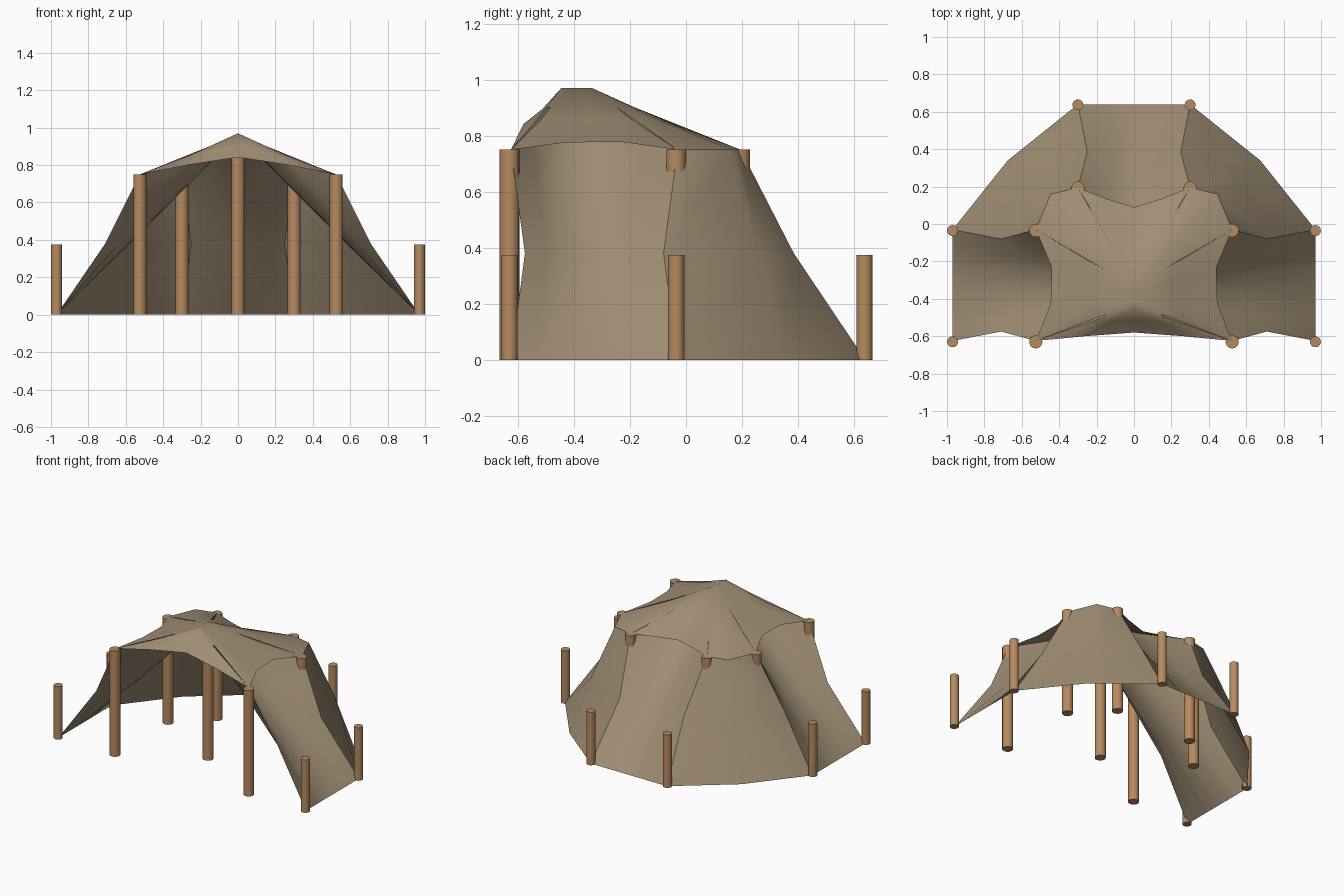
import bpy, bmesh
from mathutils import Vector as V

if "Cube" in bpy.data.objects:
    bpy.data.objects.remove(bpy.data.objects["Cube"])


def material(name, rgb):
    m = bpy.data.materials.new(name)
    m.diffuse_color = (*rgb, 1)
    m.use_nodes = True
    m.node_tree.nodes["Principled BSDF"].inputs["Base Color"].default_value = m.diffuse_color
    return m


CLOTH = material("tan canvas", (0.355, 0.27, 0.175))
WOOD = material("warm wood", (0.47, 0.255, 0.118))


def finish(name, bm, mat, angle=0.6):
    me = bpy.data.meshes.new(name)
    bm.to_mesh(me)
    bm.free()
    me.materials.append(mat)
    ob = bpy.data.objects.new(name, me)
    bpy.context.collection.objects.link(ob)
    bpy.ops.object.select_all(action='DESELECT')
    ob.select_set(True)
    bpy.context.view_layer.objects.active = ob
    bpy.ops.object.shade_smooth_by_angle(angle=angle)


def pole(name, x, y, r, h):
    bm = bmesh.new()
    bmesh.ops.create_cone(bm, cap_ends=True, segments=24, radius1=r, radius2=r, depth=h)
    bmesh.ops.translate(bm, verts=bm.verts, vec=(x, y, h / 2))
    finish(name, bm, WOOD)


# Cross profiles of the cloth: (position between seams, share of the sag)
FLAT = [(0, 0), (0.17, 0.56), (0.34, 0.96), (0.5, 1), (0.66, 0.96), (0.83, 0.56), (1, 0)]
TRAY = [(0, 0), (0.335, 0.93), (0.665, 1), (1, 0)]
VEE = [(0, 0), (0.25, 0.56), (0.5, 1), (0.75, 0.56), (1, 0)]
FOLD = [(0, 0), (0.5, 1), (1, 0)]


def sheet(bm, left, middle, right, profile, sign=1):
    """Stretched cloth through three columns of points."""
    rows = []
    for a, m, b in zip(left, middle, right):
        a, m, b = V(a), V(m), V(b)
        pts = [a.lerp(b, t) + (m - (a + b) / 2) * w for t, w in profile]
        rows.append([bm.verts.new((p.x * sign, p.y, p.z)) for p in pts])
    for r0, r1 in zip(rows, rows[1:]):
        for i in range(len(profile) - 1):
            bm.faces.new((r0[i], r0[i + 1], r1[i + 1], r1[i]))


def finish_cloth(name, bm, angle):
    bmesh.ops.remove_doubles(bm, verts=bm.verts, dist=1e-4)
    bmesh.ops.dissolve_degenerate(bm, edges=bm.edges, dist=1e-5)
    bmesh.ops.recalc_face_normals(bm, faces=bm.faces)
    if sum(f.normal.z * f.calc_area() for f in bm.faces) < 0:
        bmesh.ops.reverse_faces(bm, faces=bm.faces)
    finish(name, bm, CLOTH, angle)


def wall(name, left, middle, right, profile, sign=1):
    bm = bmesh.new()
    sheet(bm, left, middle, right, profile, sign)
    finish_cloth(name, bm, 1.0)


def flip(col):
    return [(-p[0], p[1], p[2]) for p in col]


# Seam columns: ground, knee, pole top
A = [(0.97, -0.625, 0), (0.71, -0.575, 0.38), (0.525, -0.625, 0.75)]
B = [(0.97, -0.03, 0), (0.71, -0.08, 0.38), (0.525, -0.03, 0.75)]
C = [(0.30, 0.64, 0), (0.25, 0.385, 0.38), (0.30, 0.195, 0.75)]
CORNER = [(0.675, 0.34, 0), (0.57, 0.26, 0.38), (0.445, 0.16, 0.75)]
FRONT_PEAK, BACK_PEAK = (0, -0.445, 0.97), (0, -0.335, 0.97)
F_IN, B_IN = (0, -0.445, 0.962), (0, -0.335, 0.962)

# Poles
pole("centre_pole", 0, -0.335, 0.035, 0.94)
for s, side in ((1, "right"), (-1, "left")):
    for i, (x, y) in enumerate(((0.525, -0.63), (0.525, -0.035), (0.30, 0.193))):
        pole(f"{side}_tall_pole_{i + 1}", s * x, y, 0.035, 0.75)
    for i, (x, y) in enumerate(((0.97, -0.63), (0.97, -0.035), (0.30, 0.637))):
        pole(f"{side}_short_pole_{i + 1}", s * x, y, 0.029, 0.375)

# Walls: side and rear sheets run straight up under the roof to the peak
side_mid = [(0.97, -0.33, 0), (0.58, -0.34, 0.38), (0.21, -0.37, 0.75), (0, -0.39, 0.962)]
rear_mid = [(0, 0.64, 0), (0, 0.28, 0.38), (0, -0.06, 0.75), B_IN]
for s, side in ((1, "right"), (-1, "left")):
    wall(f"{side}_side_wall", A + [F_IN], side_mid, B + [B_IN], FLAT, s)
    wall(f"{side}_corner_wall", B, CORNER, C, FOLD, s)
wall("rear_wall", C + [B_IN], rear_mid, flip(C + [B_IN]), VEE)

# Roof: one sagging cap over all the gaps between poles
roof = bmesh.new()


def cap(a, m, b, pa, pb, profile, s=1):
    pm = tuple((V(pa) + V(pb)) / 2)
    sag = V((0, 0, -0.01))
    cols = [[p, tuple(V(p).lerp(V(q), 0.5) + sag), q] for p, q in ((a, pa), (m, pm), (b, pb))]
    sheet(roof, *cols, profile, s)


for s in (1, -1):
    cap(A[2], (0.44, -0.33, 0.778), B[2], FRONT_PEAK, BACK_PEAK, TRAY, s)
    cap(B[2], CORNER[2], C[2], BACK_PEAK, BACK_PEAK, FOLD, s)
cap(C[2], (0, 0.09, 0.745), flip([C[2]])[0], BACK_PEAK, BACK_PEAK, VEE)
cap(A[2], (0, -0.58, 0.842), flip([A[2]])[0], FRONT_PEAK, FRONT_PEAK, VEE)
finish_cloth("roof", roof, 1.6)
